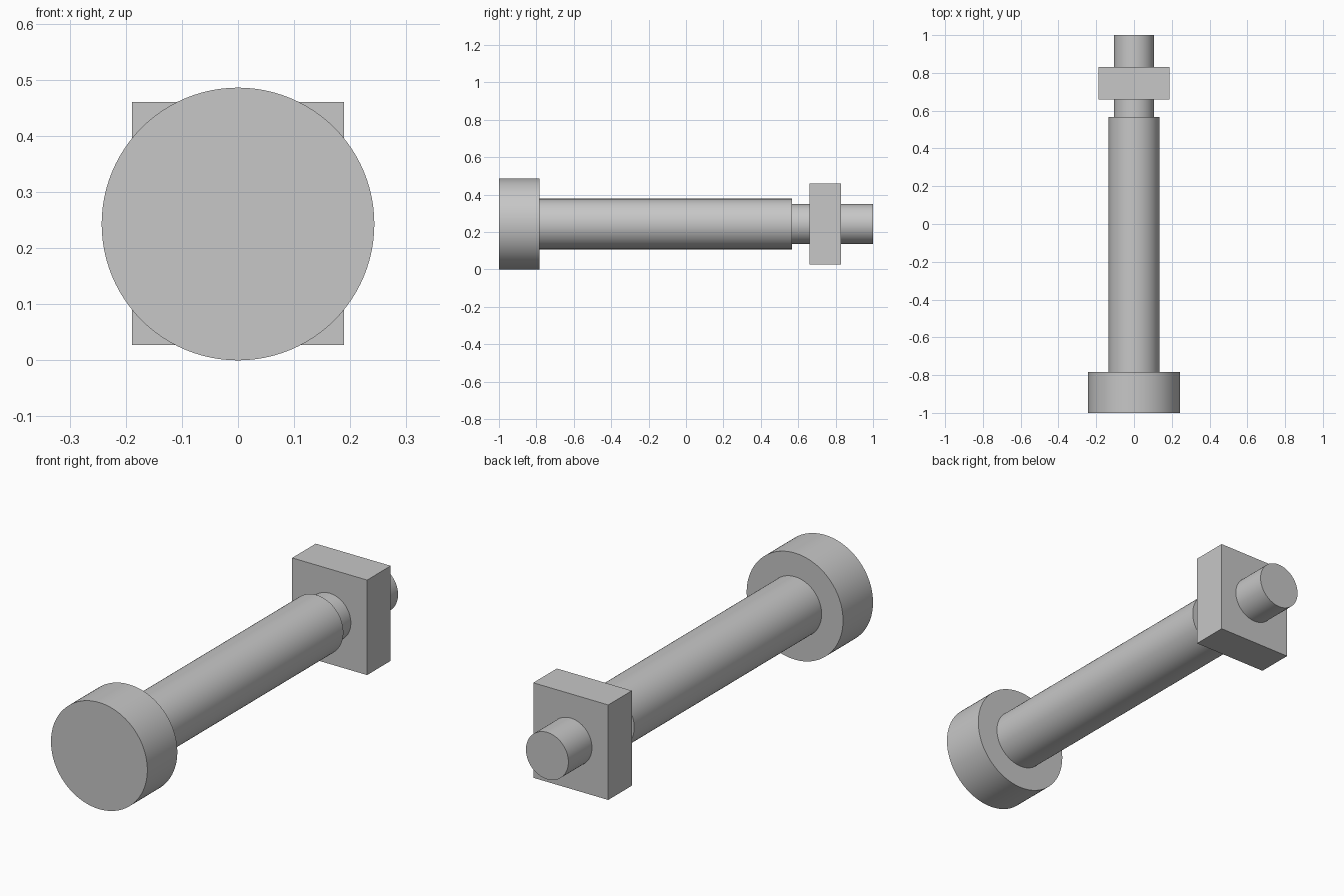
import bpy
import bmesh
import math
from mathutils import Matrix, Vector

cube = bpy.data.objects.get("Cube")
if cube:
    bpy.data.objects.remove(cube, do_unlink=True)

HEAD_R, SHANK_R, END_R = 0.243, 0.135, 0.107
AXIS_Z = HEAD_R
SEGMENTS = 96

steel = bpy.data.materials.new("grey steel")
steel.use_nodes = True
colour = (0.57, 0.57, 0.57, 1)
steel.diffuse_color = colour
steel.node_tree.nodes["Principled BSDF"].inputs["Base Color"].default_value = colour


def add_object(name, bm):
    bmesh.ops.recalc_face_normals(bm, faces=bm.faces)
    mesh = bpy.data.meshes.new(name)
    bm.to_mesh(mesh)
    bm.free()
    mesh.materials.append(steel)
    obj = bpy.data.objects.new(name, mesh)
    bpy.context.collection.objects.link(obj)
    return obj


# Bolt: stepped profile (radius, y) turned around the long axis
profile = [(0, -1), (HEAD_R, -1), (HEAD_R, -0.784), (SHANK_R, -0.784),
           (SHANK_R, 0.566), (END_R, 0.566), (END_R, 1), (0, 1)]
bm = bmesh.new()
verts = [bm.verts.new((r, y, AXIS_Z)) for r, y in profile]
edges = [bm.edges.new(pair) for pair in zip(verts, verts[1:])]
bmesh.ops.spin(bm, geom=verts + edges, cent=(0, 0, AXIS_Z), axis=(0, 1, 0),
               angle=math.tau, steps=SEGMENTS, use_duplicate=False)
bmesh.ops.remove_doubles(bm, verts=bm.verts, dist=0.0001)
bolt = add_object("bolt", bm)
bpy.ops.object.select_all(action="DESELECT")
bolt.select_set(True)
bpy.context.view_layer.objects.active = bolt
bpy.ops.object.shade_smooth_by_angle(angle=math.radians(30))

# Nut: plain rectangular block around the thin end
bm = bmesh.new()
place = Matrix.Translation(Vector((0, 0.745, AXIS_Z + 0.001)))
bmesh.ops.create_cube(bm, size=1, matrix=place @ Matrix.Diagonal((0.378, 0.17, 0.433, 1)))
add_object("nut", bm)
